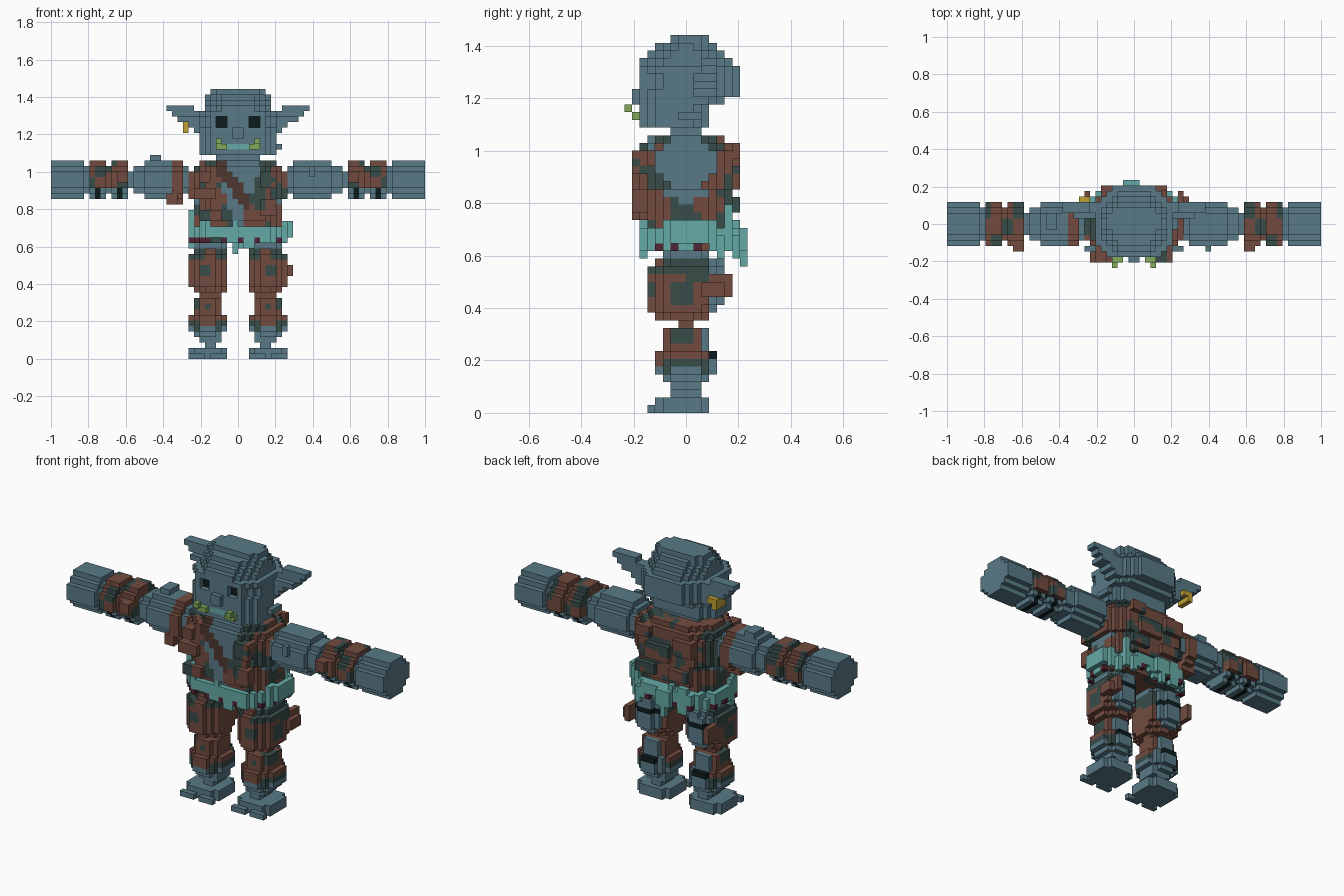
import bpy
import random
from mathutils import Vector, noise

random.seed(4)
if "Cube" in bpy.data.objects:
    bpy.data.objects.remove(bpy.data.objects["Cube"])

V = 2 / 68  # size of one cell
COLOURS = {
    "skin_blue_grey": "597A87", "leather_brown": "724B3F", "camo_green": "374C49",
    "cloth_teal": "65AAA6", "tusk_green": "82AA5A", "black": "0D1B1E",
    "gold": "C0A034", "maroon": "4F2432", "strap_dark_brown": "503730"}
SKIN, BROWN, GREEN, TEAL, TUSK, BLACK, GOLD, MAROON, STRAP = range(9)


def linear(h):
    c = [int(h[i:i + 2], 16) / 255 for i in (0, 2, 4)]
    return [v / 12.92 if v < 0.04045 else ((v + 0.055) / 1.055) ** 2.4 for v in c] + [1]


materials = []
for name, code in COLOURS.items():
    m = bpy.data.materials.new(name)
    m.use_nodes = True
    m.diffuse_color = linear(code)
    bsdf = m.node_tree.nodes["Principled BSDF"]
    bsdf.inputs["Base Color"].default_value = linear(code)
    bsdf.inputs["Roughness"].default_value = 0.9
    materials.append(m)

grid = {}  # cell -> (part name, material index)


def block(part, x0, x1, y0, y1, z0, z1, colour, cut=0, axis=2):
    """Fill a box of cells, stepping off the corners around the given axis."""
    lo, hi = (x0, y0, z0), (x1, y1, z1)
    a, b = [i for i in range(3) if i != axis]
    for x in range(x0, x1):
        for y in range(y0, y1):
            for z in range(z0, z1):
                c = (x, y, z)
                edge = sum(min(c[i] - lo[i], hi[i] - 1 - c[i]) for i in (a, b))
                if edge >= cut:
                    grid[c] = (part, colour(x, y, z) if callable(colour) else colour)


def pair(part, x0, x1, *rest, **kw):
    """The same block on the left (+x) and the right (-x)."""
    block("left_" + part, x0, x1, *rest, **kw)
    block("right_" + part, -x1, -x0, *rest, **kw)


# Colour rules
def camo(x, y, z):
    n = noise.noise(Vector((x * 0.3 + 3.1, y * 0.3 + 7.7, z * 0.33 + 1.3)))
    return GREEN if n > 0.14 else BROWN


def vest(x, y, z):
    opening = 0.8 + (z - 24) * 0.32
    if y < -1 and z >= 24:
        if abs(x + 0.5) < opening:
            return STRAP if abs(x + 5 - (36 - z) * 0.75) < 1.3 else SKIN
        if z > 27 and 0 < x < opening + 2:
            return GREEN
    return camo(x, y, z)


def thigh_guard(x, y, z):
    ax = abs(x + 0.5)
    if y >= 3 and 3 < ax < 8:
        return BLACK if z == 17 else SKIN
    top = z >= 18 and (ax > 6 or ax < 4) or z >= 17 and y >= 0
    side_patch = ax > 8 and -2 <= y < 1 and 14 <= z < 17
    front_patch = y < -3 and 5 < ax < 7 and 15 <= z < 17
    return GREEN if top or side_patch or front_patch else BROWN


def shin_guard(x, y, z):
    ax = abs(x + 0.5)
    if y == 3 and z == 7:
        return BLACK
    if y >= 2 and 3 < ax < 7 or z == 5 and (4 < ax < 7 or -2 <= y < 2):
        return SKIN
    side_patch = z >= 9 and ax > 6 and -2 <= y < 1
    front_patch = z == 9 and 5 < ax < 6 and y < 0
    hem = z <= 6 and (ax > 7 or ax < 4)
    return GREEN if side_patch or front_patch or hem else BROWN


def bracer(x, y, z):
    ax = int(abs(x + 0.5))
    if z < 31:
        return BLACK if ax in (21, 25) else SKIN
    return GREEN if (ax // 2 + (y + 8) // 3 + z // 3) % 3 == 0 else BROWN


# Feet and ankles
for x0, x1 in ((2, 5), (6, 9)):
    pair("foot", x0, x1, -5, -4, 0, 1, SKIN)
pair("foot", 2, 9, -4, 3, 0, 1, SKIN, cut=1)
pair("foot", 2, 9, -4, 3, 1, 2, SKIN, cut=1)
pair("ankle", 4, 6, -2, 2, 2, 3, SKIN)
pair("ankle", 3, 7, -2, 2, 3, 4, SKIN)
pair("ankle", 3, 8, -3, 3, 4, 5, SKIN, cut=1)

# Shins, knees and thighs
pair("shin", 2, 9, -4, 4, 5, 8, shin_guard, cut=2)
pair("shin", 3, 8, -3, 3, 8, 11, shin_guard, cut=1)
pair("knee", 3, 7, -1, 1, 11, 12, BROWN)
pair("thigh", 2, 8, -4, 3, 12, 13, thigh_guard, cut=2)
pair("thigh", 2, 9, -5, 4, 13, 14, thigh_guard, cut=2)
pair("thigh", 2, 9, -5, 5, 14, 19, thigh_guard, cut=2)
pair("thigh", 2, 8, -4, 5, 19, 20, thigh_guard, cut=2)
pair("thigh", 8, 9, 3, 6, 15, 18, BROWN)
block("left_thigh", 9, 10, 2, 5, 15, 17, BROWN)
pair("hip", 2, 8, -3, 3, 20, 21, SKIN, cut=1)

# Torso and vest
for z0, z1, hx, hy, cut in ((21, 25, 8, 5, 2), (25, 27, 8, 6, 3), (27, 29, 8, 6, 3),
                            (29, 34, 9, 6, 3), (34, 35, 8, 6, 3), (35, 36, 7, 5, 3)):
    block("vest", -hx, hx, -hy, hy, z0, z1, vest, cut=cut)
for x0, x1, z0, z1 in ((-8, -4, 29, 31), (4, 7, 31, 34), (-7, -5, 32, 34), (-7, -3, 25, 27), (4, 7, 26, 29)):
    block("vest", x0, x1, -7, -5, z0, z1, vest)
for x0, x1, z0, z1 in ((-6, -2, 31, 34), (-1, 4, 29, 32), (3, 6, 33, 35), (-5, -1, 26, 28), (2, 6, 26, 28)):
    block("vest", x0, x1, 6, 7, z0, z1, camo)
pair("armpit", 7, 8, -3, 3, 28, 29, SKIN)
pair("armpit", 7, 8, -1, 1, 27, 28, SKIN)

# Ragged waist cloth with studs along the lower hem
block("waist_cloth", -9, 9, -6, 6, 22, 24, TEAL, cut=3)
for x in range(-9, 9):
    for y in range(-6, 7):
        edge = min(x + 9, 8 - x) + min(y + 6, 6 - y)
        rim = min(x + 9, 8 - x) == 0 or min(y + 6, 6 - y) == 0 or edge == 3
        if edge >= 3 and rim:
            low, high = random.choice((21, 21, 21, 20, 22)), random.choice((23, 24, 24, 25))
            if abs(x) > 5 and random.random() < 0.15:
                high = 27
            block("waist_cloth", x, x + 1, y, y + 1, low, high, TEAL)
            if (x + y) % 3 == 0:
                grid[(x, y, 21)] = ("waist_cloth", MAROON)
block("waist_cloth", 9, 10, -2, 3, 22, 25, TEAL)
block("cloth_tail", -2, 1, 7, 8, 21, 24, TEAL)
block("cloth_tail", -1, 0, 7, 8, 19, 21, TEAL)

# Arms, bracers and fists
pair("upper_arm", 9, 10, -3, 3, 30, 35, SKIN, cut=1, axis=0)
pair("upper_arm", 10, 17, -4, 4, 29, 36, SKIN, cut=2, axis=0)
pair("upper_arm", 17, 19, -3, 3, 30, 35, SKIN, cut=1, axis=0)
pair("forearm", 19, 20, -2, 2, 31, 34, SKIN)
pair("forearm", 20, 27, -3, 3, 30, 35, bracer, cut=1, axis=0)
pair("forearm", 27, 28, -3, 3, 30, 35, SKIN, cut=1, axis=0)
for x0 in (20, 24):
    pair("bracer", x0, x0 + 3, -4, 4, 29, 36, bracer, cut=2, axis=0)
    pair("bracer", x0 + 1, x0 + 2, -1, 2, 29, 30, BLACK)
pair("bracer", 20, 22, -5, -4, 32, 34, BROWN)
pair("fist", 28, 34, -4, 4, 29, 36, SKIN, cut=2, axis=0)
block("right_shoulder_band", -12, -10, -4, 4, 28, 36, BROWN, cut=2, axis=0)
block("right_shoulder_band", -13, -11, -4, 2, 28, 30, BROWN)
block("right_upper_arm", -16, -14, -1, 2, 36, 37, SKIN)
block("left_upper_arm", 13, 14, -5, -4, 33, 35, SKIN)

# Head, with the eyes set back between brow, nose and temple
block("neck", -4, 4, -2, 2, 36, 37, SKIN)
for z0, z1, hx, y0, y1, cut in ((37, 40, 7, -6, 3, 2), (40, 41, 7, -6, 5, 2),
                                (41, 42, 7, -6, 6, 2), (42, 44, 7, -5, 6, 2), (44, 45, 7, -6, 6, 2),
                                (45, 46, 6, -6, 6, 3), (46, 47, 6, -5, 5, 3),
                                (47, 48, 6, -4, 4, 3), (48, 49, 5, -2, 3, 1)):
    block("head", -hx, hx, y0, y1, z0, z1, SKIN, cut=cut)
block("head", -4, 4, 6, 7, 41, 45, SKIN)
block("head", -2, 2, -6, -5, 42, 44, SKIN)
pair("temple", 4, 5, -6, -5, 42, 44, SKIN)
block("left_cheek", 7, 8, -1, 2, 38, 39, SKIN)
block("nose", -1, 1, -7, -6, 40, 42, SKIN)
pair("eye", 2, 4, -5, -4, 42, 44, BLACK)
block("mouth", -2, 2, -6, -5, 38, 39, TEAL)
pair("tusk", 2, 4, -7, -5, 38, 39, TUSK)
pair("tusk", 3, 4, -8, -7, 39, 40, TUSK)

# Ears, stepping out to a raised tip
for z, x0, x1, y0 in ((41, 7, 8, 1), (42, 7, 9, 1), (43, 7, 11, 1), (44, 7, 12, 2), (45, 8, 13, 2)):
    pair("ear", x0, x1, y0, 4, z, z + 1, SKIN)

# Earring hanging from the right ear
block("earring", -10, -9, 2, 5, 41, 43, GOLD)
block("earring", -9, -8, 4, 5, 42, 43, GOLD)

# Turn the cells of each part into its visible outer faces
SIDES = (((1, 0, 0), ((1, 0, 0), (1, 1, 0), (1, 1, 1), (1, 0, 1))),
         ((-1, 0, 0), ((0, 0, 0), (0, 0, 1), (0, 1, 1), (0, 1, 0))),
         ((0, 1, 0), ((0, 1, 0), (0, 1, 1), (1, 1, 1), (1, 1, 0))),
         ((0, -1, 0), ((0, 0, 0), (1, 0, 0), (1, 0, 1), (0, 0, 1))),
         ((0, 0, 1), ((0, 0, 1), (1, 0, 1), (1, 1, 1), (0, 1, 1))),
         ((0, 0, -1), ((0, 0, 0), (0, 1, 0), (1, 1, 0), (1, 0, 0))))
parts = {}
for cell, (part, colour) in grid.items():
    parts.setdefault(part, []).append((cell, colour))

for part, cells in parts.items():
    corners, faces, tints = {}, [], []
    for c, colour in cells:
        for step, quad in SIDES:
            if tuple(c[i] + step[i] for i in range(3)) in grid:
                continue
            keys = [tuple(c[i] + q[i] for i in range(3)) for q in quad]
            faces.append([corners.setdefault(k, len(corners)) for k in keys])
            tints.append(colour)
    mesh = bpy.data.meshes.new(part)
    mesh.from_pydata([[v * V for v in k] for k in corners], [], faces)
    used = sorted(set(tints))
    for i in used:
        mesh.materials.append(materials[i])
    for poly, t in zip(mesh.polygons, tints):
        poly.material_index = used.index(t)
    bpy.context.collection.objects.link(bpy.data.objects.new(part, mesh))
